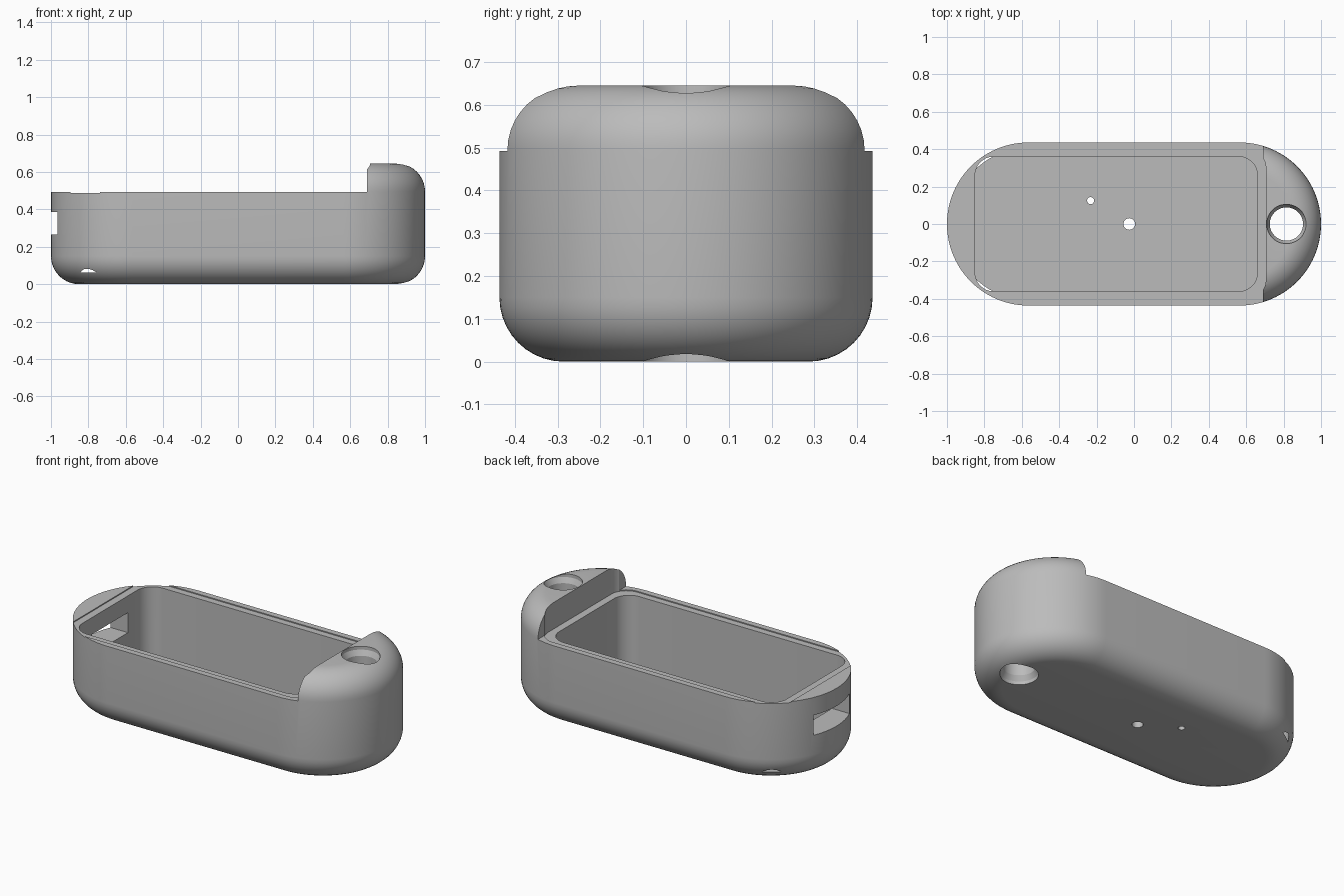
import bpy
import bmesh
from math import sin, cos, pi, radians

cube = bpy.data.objects.get("Cube")
if cube:
    bpy.data.objects.remove(cube, do_unlink=True)

grey = bpy.data.materials.new("matte_grey")
grey.use_nodes = True
grey.diffuse_color = (0.5, 0.5, 0.5, 1)
grey.node_tree.nodes["Principled BSDF"].inputs["Base Color"].default_value = (0.5, 0.5, 0.5, 1)


def outline(x, y, half_x, half_y, radius, steps):
    """Rounded rectangle; a full radius gives a capsule or a circle."""
    points = []
    corners = ((1, 1), (-1, 1), (-1, -1), (1, -1))
    for quarter, (sx, sy) in enumerate(corners):
        for i in range(steps + 1):
            a = (quarter + i / steps) * pi / 2
            p = (x + sx * (half_x - radius) + radius * cos(a),
                 y + sy * (half_y - radius) + radius * sin(a))
            if not points or min(abs(p[0] - q[0]) + abs(p[1] - q[1])
                                 for q in (points[0], points[-1])) > 1e-5:
                points.append(p)
    return points


def loft(name, x, y, half_x, half_y, radius, layers, steps=12):
    """Stack outlines, each inset by the given amount at a height."""
    bm = bmesh.new()
    rings = []
    for inset, z in layers:
        pts = outline(x, y, half_x - inset, half_y - inset, radius - inset, steps)
        rings.append([bm.verts.new((px, py, z)) for px, py in pts])
    for low, high in zip(rings, rings[1:]):
        n = len(low)
        for i in range(n):
            j = (i + 1) % n
            bm.faces.new((low[i], low[j], high[j], high[i]))
    bm.faces.new(rings[0][::-1])
    bm.faces.new(rings[-1])
    bmesh.ops.recalc_face_normals(bm, faces=bm.faces)
    mesh = bpy.data.meshes.new(name)
    bm.to_mesh(mesh)
    bm.free()
    mesh.materials.append(grey)
    obj = bpy.data.objects.new(name, mesh)
    bpy.context.collection.objects.link(obj)
    return obj


def box(name, x0, x1, half_y, z0, z1):
    bpy.ops.mesh.primitive_cube_add(size=1, location=((x0 + x1) / 2, 0, (z0 + z1) / 2))
    obj = bpy.context.object
    obj.name = name
    obj.scale = (x1 - x0, 2 * half_y, z1 - z0)
    obj.data.materials.append(grey)
    return obj


# Capsule body with rounded top and bottom edges
height, fillet = 0.645, 0.15
arc = [i * pi / 20 for i in range(11)]
layers = [(fillet * (1 - sin(a)), fillet * (1 - cos(a))) for a in arc]
layers += [(inset, height - z) for inset, z in reversed(layers)]
body = loft("case_body", 0, 0, 1, 0.436, 0.436, layers, 24)

# Everything removed from the body
hole = 0.815
cutters = [
    box("upper_cut", -1.2, 0.69, 0.7, 0.492, 0.9),
    loft("lid_recess", -0.095, 0, 0.8, 0.4, 0.1, [(0, 0.486), (0, 0.95)]),
    loft("cavity", -0.095, 0, 0.755, 0.36, 0.1, [(0, 0.062), (0, 1)]),
    box("port_slot", -1.1, -0.8, 0.171, 0.265, 0.385),
    loft("keyring_hole", hole, 0, 0.105, 0.105, 0.105,
         [(0, -0.1), (0, 0.02), (0.016, 0.05), (0.016, 0.595), (0, 0.625), (0, 0.8)]),
    loft("large_vent", -0.025, 0, 0.031, 0.031, 0.031, [(0, -0.1), (0, 0.2)], 6),
    loft("small_vent", -0.232, 0.125, 0.019, 0.019, 0.019, [(0, -0.1), (0, 0.2)], 6),
]
for cutter in cutters:
    cutter.hide_render = True
    mod = body.modifiers.new(cutter.name, 'BOOLEAN')
    mod.operation = 'DIFFERENCE'
    mod.solver = 'EXACT'
    mod.object = cutter

# Apply the cuts and discard the cutters
graph = bpy.context.evaluated_depsgraph_get()
result = bpy.data.meshes.new_from_object(body.evaluated_get(graph))
body.modifiers.clear()
body.data = result
for cutter in cutters:
    bpy.data.objects.remove(cutter, do_unlink=True)

bpy.ops.object.select_all(action='DESELECT')
body.select_set(True)
bpy.context.view_layer.objects.active = body
bpy.ops.object.shade_smooth_by_angle(angle=radians(25))
